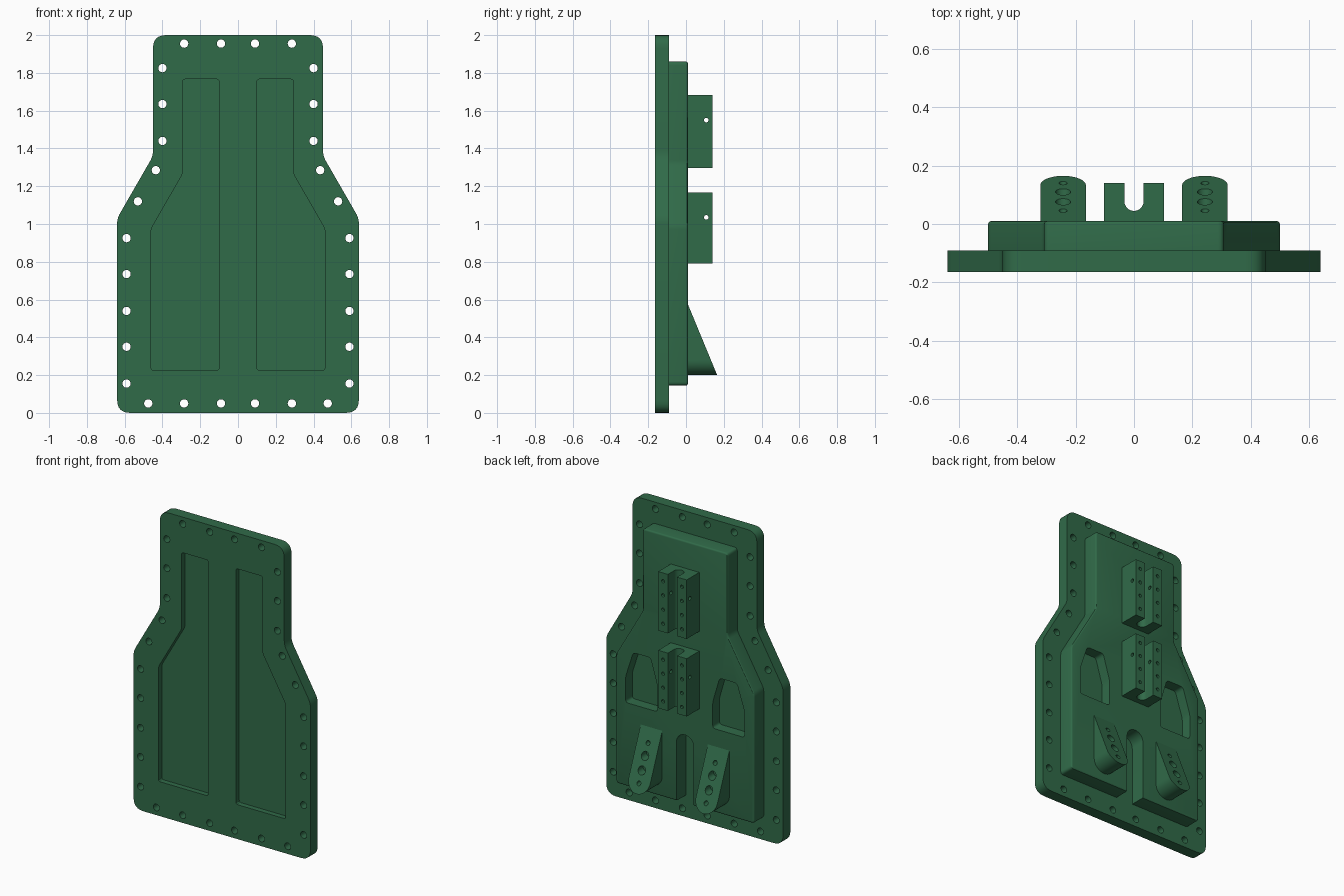
import bpy, bmesh, math
from mathutils import Vector

cube = bpy.data.objects.get("Cube")
if cube:
    bpy.data.objects.remove(cube, do_unlink=True)

green = bpy.data.materials.new("dark_green_paint")
green.use_nodes = True
green.diffuse_color = (0.03, 0.145, 0.066, 1)
bsdf = next(n for n in green.node_tree.nodes if n.type == 'BSDF_PRINCIPLED')
bsdf.inputs["Base Color"].default_value = green.diffuse_color
bsdf.inputs["Roughness"].default_value = 0.6


def rounded(points, radii, steps=6):
    """Round each corner of a 2D outline with a quadratic arc."""
    out = []
    for i, p in enumerate(points):
        p, r = Vector(p), radii[i]
        a = p + (Vector(points[i - 1]) - p).normalized() * r
        b = p + (Vector(points[(i + 1) % len(points)]) - p).normalized() * r
        for k in range(steps + 1):
            t = k / steps
            out.append(a * (1 - t) ** 2 + p * 2 * t * (1 - t) + b * t * t)
    return out


def arc(cx, cy, r, start, end, n=20):
    return [(cx + r * math.cos(math.radians(start + (end - start) * k / n)),
             cy + r * math.sin(math.radians(start + (end - start) * k / n)))
            for k in range(n + 1)]


def circle(cx, cy, r, n=24):
    return arc(cx, cy, r, 0, 360, n)[:-1]


def mirrored(half):
    """Close a right-hand half outline into a symmetric one."""
    return half + [(-x, z) for x, z in reversed(half)]


def prism(bm, outline, low, high, axis='Y'):
    """Extrude a 2D outline along an axis into a closed solid."""
    place = {'X': lambda u, v, w: (w, u, v),
             'Y': lambda u, v, w: (u, w, v),
             'Z': lambda u, v, w: (u, v, w)}[axis]
    a = [bm.verts.new(place(p[0], p[1], low)) for p in outline]
    b = [bm.verts.new(place(p[0], p[1], high)) for p in outline]
    faces = [bm.faces.new(a), bm.faces.new(b[::-1])]
    for i in range(len(a)):
        faces.append(bm.faces.new((a[i - 1], b[i - 1], b[i], a[i])))
    bmesh.ops.recalc_face_normals(bm, faces=faces)
    return faces[1]


def make(name, bm):
    mesh = bpy.data.meshes.new(name)
    bm.to_mesh(mesh)
    bm.free()
    mesh.materials.append(green)
    obj = bpy.data.objects.new(name, mesh)
    bpy.context.collection.objects.link(obj)
    return obj


def select(obj):
    bpy.ops.object.select_all(action='DESELECT')
    bpy.context.view_layer.objects.active = obj
    obj.select_set(True)


def cut(obj, bm):
    """Subtract the solids in bm, then smooth the curved sides."""
    cutter = make(obj.name + "_cutter", bm)
    cutter.hide_render = True
    mod = obj.modifiers.new("cut", 'BOOLEAN')
    mod.operation, mod.solver, mod.object = 'DIFFERENCE', 'EXACT', cutter
    select(obj)
    bpy.ops.object.modifier_apply(modifier=mod.name)
    bpy.data.objects.remove(cutter, do_unlink=True)
    bpy.ops.object.shade_smooth_by_angle(angle=math.radians(30))


FRONT, STEP, BACK = -0.165, -0.09, 0.01

# Flange plate with shouldered outline
bm = bmesh.new()
half = [(0.64, 0), (0.64, 1.03), (0.45, 1.36), (0.45, 2)]
prism(bm, rounded(mirrored(half), [0.07, 0.03, 0.03, 0.07] * 2), FRONT, STEP)
plate = make("flange_plate", bm)

# Bolt holes and front recesses
bolts = [(0.09, 1.955), (0.285, 1.955), (0.4, 1.825), (0.4, 1.635), (0.4, 1.44),
         (0.435, 1.285), (0.53, 1.12), (0.09, 0.05), (0.285, 0.05), (0.475, 0.05)]
bolts += [(0.59, z) for z in (0.155, 0.35, 0.54, 0.735, 0.925)]
recess = [(0.1, 0.225), (0.46, 0.225), (0.46, 0.975), (0.293, 1.265),
          (0.293, 1.767), (0.1, 1.767)]
bm = bmesh.new()
for side in (1, -1):
    for x, z in bolts:
        prism(bm, circle(side * x, z, 0.022), FRONT - 0.1, STEP + 0.1)
    outline = rounded([(side * x, z) for x, z in recess], [0.015] * 6, 3)
    prism(bm, outline, FRONT - 0.1, FRONT + 0.035)
cut(plate, bm)

# Raised body with softened rim
bm = bmesh.new()
half = [(0.5, 0.145), (0.5, 0.99), (0.308, 1.32), (0.308, 1.86)]
top = prism(bm, rounded(mirrored(half), [0.02] * 8, 4), STEP, BACK)
bmesh.ops.bevel(bm, geom=list(top.edges), offset=0.01, segments=3, profile=0.5,
                affect='EDGES')
body = make("raised_body", bm)

# Bottom slot and two tapered pockets in the body
pocket = [(0.2, 0.69), (0.43, 0.69), (0.43, 0.86), (0.375, 1.03),
          (0.25, 1.03), (0.2, 0.86)]
bm = bmesh.new()
prism(bm, [(-0.062, 0.05), (0.062, 0.05)] + arc(0, 0.53, 0.062, 0, 180),
      STEP - 0.1, BACK + 0.1)
for side in (1, -1):
    outline = rounded([(side * x, z) for x, z in pocket], [0.02] * 6, 4)
    prism(bm, outline, BACK - 0.07, BACK + 0.1)
cut(body, bm)

# Two slotted brackets on the centre line
for name, low, high, pin in (("lower_bracket", 0.79, 1.168, 1.035),
                             ("upper_bracket", 1.297, 1.683, 1.55)):
    bm = bmesh.new()
    channel = [(-0.103, 0), (0.103, 0), (0.103, 0.14), (0.033, 0.14)]
    channel += arc(0, 0.078, 0.033, 0, -180) + [(-0.033, 0.14), (-0.103, 0.14)]
    prism(bm, channel, low, high, 'Z')
    bracket = make(name, bm)
    bm = bmesh.new()
    prism(bm, circle(0.107, pin, 0.012), -0.2, 0.2, 'X')
    for side in (1, -1):
        for k in range(4):
            z = low + (high - low) * (0.14 + 0.24 * k)
            prism(bm, circle(side * 0.068, z, 0.011, 16), 0.125, 0.2)
    cut(bracket, bm)

# Sloped feet with rounded lower ends and drilled holes
slope = Vector((0, 0.375, 0.155))
for side, name in ((1, "left_foot"), (-1, "right_foot")):
    cx, r = side * 0.243, 0.078
    bm = bmesh.new()
    prism(bm, [(cx + r, 0.597), (cx - r, 0.597)] + arc(cx, 0.2 + r, r, 180, 360),
          0, 0.3)
    geom = bm.verts[:] + bm.edges[:] + bm.faces[:]
    sliced = bmesh.ops.bisect_plane(bm, geom=geom, plane_co=(0, 0.165, 0.2),
                                    plane_no=slope, clear_outer=True)
    rim = [e for e in sliced["geom_cut"] if isinstance(e, bmesh.types.BMEdge)]
    bmesh.ops.holes_fill(bm, edges=rim, sides=0)
    bmesh.ops.recalc_face_normals(bm, faces=bm.faces[:])
    foot = make(name, bm)
    bm = bmesh.new()
    for z, radius in ((0.26, 0.014), (0.333, 0.026), (0.415, 0.026), (0.488, 0.014)):
        surface = 0.165 - (z - 0.2) * slope.z / slope.y
        prism(bm, circle(cx, z, radius), max(surface - 0.05, 0.014), 0.3)
    cut(foot, bm)
